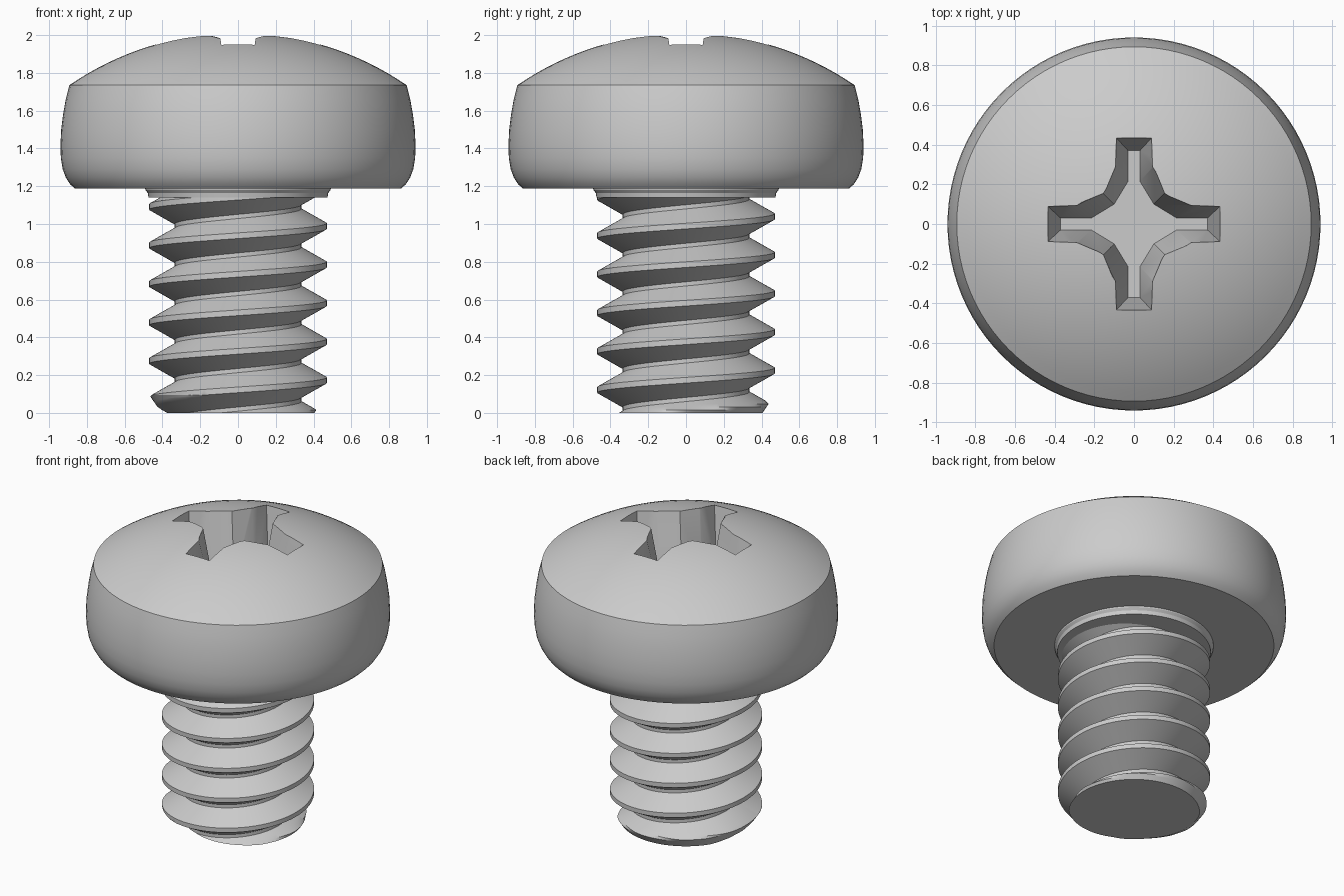
import bpy, bmesh, math
from mathutils import Vector

cube = bpy.data.objects.get("Cube")
if cube:
    bpy.data.objects.remove(cube, do_unlink=True)

SEG = 96

steel = bpy.data.materials.new("light_grey_steel")
steel.use_nodes = True
grey = (0.6, 0.6, 0.6, 1)
steel.diffuse_color = grey
steel.node_tree.nodes["Principled BSDF"].inputs["Base Color"].default_value = grey


def finish(bm, name):
    """Turn a bmesh into a linked object with outward normals."""
    bmesh.ops.recalc_face_normals(bm, faces=bm.faces[:])
    mesh = bpy.data.meshes.new(name)
    bm.to_mesh(mesh)
    bm.free()
    obj = bpy.data.objects.new(name, mesh)
    bpy.context.collection.objects.link(obj)
    mesh.materials.append(steel)
    return obj


def activate(obj):
    bpy.ops.object.select_all(action='DESELECT')
    obj.select_set(True)
    bpy.context.view_layer.objects.active = obj


def smooth(obj, angle=28):
    activate(obj)
    bpy.ops.object.shade_smooth_by_angle(angle=math.radians(angle))


def lathe(name, profile):
    """Spin an (r, z) profile around the z axis."""
    bm = bmesh.new()
    verts = [bm.verts.new((r, 0, z)) for r, z in profile]
    edges = [bm.edges.new(pair) for pair in zip(verts, verts[1:])]
    bmesh.ops.spin(bm, geom=verts + edges, cent=(0, 0, 0), axis=(0, 0, 1),
                   angle=2 * math.pi, steps=SEG)
    bmesh.ops.remove_doubles(bm, verts=bm.verts[:], dist=1e-4)
    return finish(bm, name)


# Pan head: flat underside, bulging side, spherical dome
side = [(0, 1.188), (0.865, 1.188), (0.89, 1.212), (0.912, 1.247), (0.928, 1.29),
        (0.938, 1.35), (0.94, 1.42), (0.936, 1.5), (0.926, 1.58), (0.912, 1.66),
        (0.893, 1.735)]
R, TOP, STEPS = 1.577, 2.012, 16
rim = math.asin(0.893 / R)
dome = []
for i in range(1, STEPS + 1):
    a = rim * (1 - i / STEPS)
    dome.append((R * math.sin(a), TOP - R * (1 - math.cos(a))))
head = lathe("head", side + dome)

# Tapered cross recess, cut into the dome
FLOOR, RIM_Z, CUT_TOP = 1.55, 1.96, 2.12


def cross(t):
    """Cross outline: t = 0 at the floor, t = 1 at the dome surface."""
    mix = lambda a, b: a + (b - a) * t
    w, end = mix(0.03, 0.09), mix(0.37, 0.435)
    knee, corner = mix(0.215, 0.285), mix(0.1, 0.15)
    quarter = [(end, w), (knee, w), (corner, corner), (w, knee), (w, end)]
    points = []
    for q in range(4):
        c, s = round(math.cos(q * math.pi / 2)), round(math.sin(q * math.pi / 2))
        points += [(x * c - y * s, x * s + y * c) for x, y in quarter]
    return points


bm = bmesh.new()
t_top = (CUT_TOP - FLOOR) / (RIM_Z - FLOOR)
low = [bm.verts.new((x, y, FLOOR)) for x, y in cross(0)]
high = [bm.verts.new((x, y, CUT_TOP)) for x, y in cross(t_top)]
bm.faces.new(low[::-1])
bm.faces.new(high)
for i in range(len(low)):
    j = (i + 1) % len(low)
    bm.faces.new((low[i], low[j], high[j], high[i]))
cutter = finish(bm, "recess_cutter")
cutter.hide_render = True

activate(head)
cut = head.modifiers.new("recess", 'BOOLEAN')
cut.operation = 'DIFFERENCE'
cut.solver = 'EXACT'
cut.object = cutter
bpy.ops.object.modifier_apply(modifier=cut.name)
bpy.data.objects.remove(cutter, do_unlink=True)
smooth(head)

# Collar under the head
collar = lathe("collar", [(0, 1.21), (0.495, 1.21), (0.49, 1.18), (0.478, 1.165),
                          (0.474, 1.14), (0, 1.14)])
smooth(collar)

# Threaded shank: one right-handed helical strip wrapped onto itself
PITCH, ROOT, CREST = 0.204, 0.335, 0.47
tooth = [(-0.091, ROOT), (-0.015, CREST), (0.015, CREST), (0.091, ROOT)]
bm = bmesh.new()
columns = []
for j in range(SEG):
    a = 2 * math.pi * j / SEG
    base = 0.173 + PITCH * j / SEG
    columns.append([bm.verts.new((r * math.cos(a), r * math.sin(a), base + turn * PITCH + dz))
                    for turn in range(-2, 7) for dz, r in tooth])
for j in range(SEG):
    here = columns[j]
    there = columns[j + 1] if j + 1 < SEG else columns[0][4:]
    for m in range(min(len(here), len(there)) - 1):
        bm.faces.new((here[m], there[m], there[m + 1], here[m + 1]))


def slice_at(z, **clear):
    bmesh.ops.bisect_plane(bm, geom=bm.verts[:] + bm.edges[:] + bm.faces[:], dist=1e-6,
                           plane_co=Vector((0, 0, z)), plane_no=Vector((0, 0, 1)), **clear)


# Trim the ends, then chamfer the lead-in with a cone
slice_at(0, clear_inner=True)
slice_at(1.165, clear_outer=True)
for k in range(1, 7):
    slice_at(0.016 * k)
for v in bm.verts:
    r, limit = math.hypot(v.co.x, v.co.y), 0.405 + 0.68 * v.co.z
    if r > limit:
        v.co.x *= limit / r
        v.co.y *= limit / r
bmesh.ops.holes_fill(bm, edges=[e for e in bm.edges if e.is_boundary], sides=0)
shank = finish(bm, "threaded_shank")
smooth(shank)
